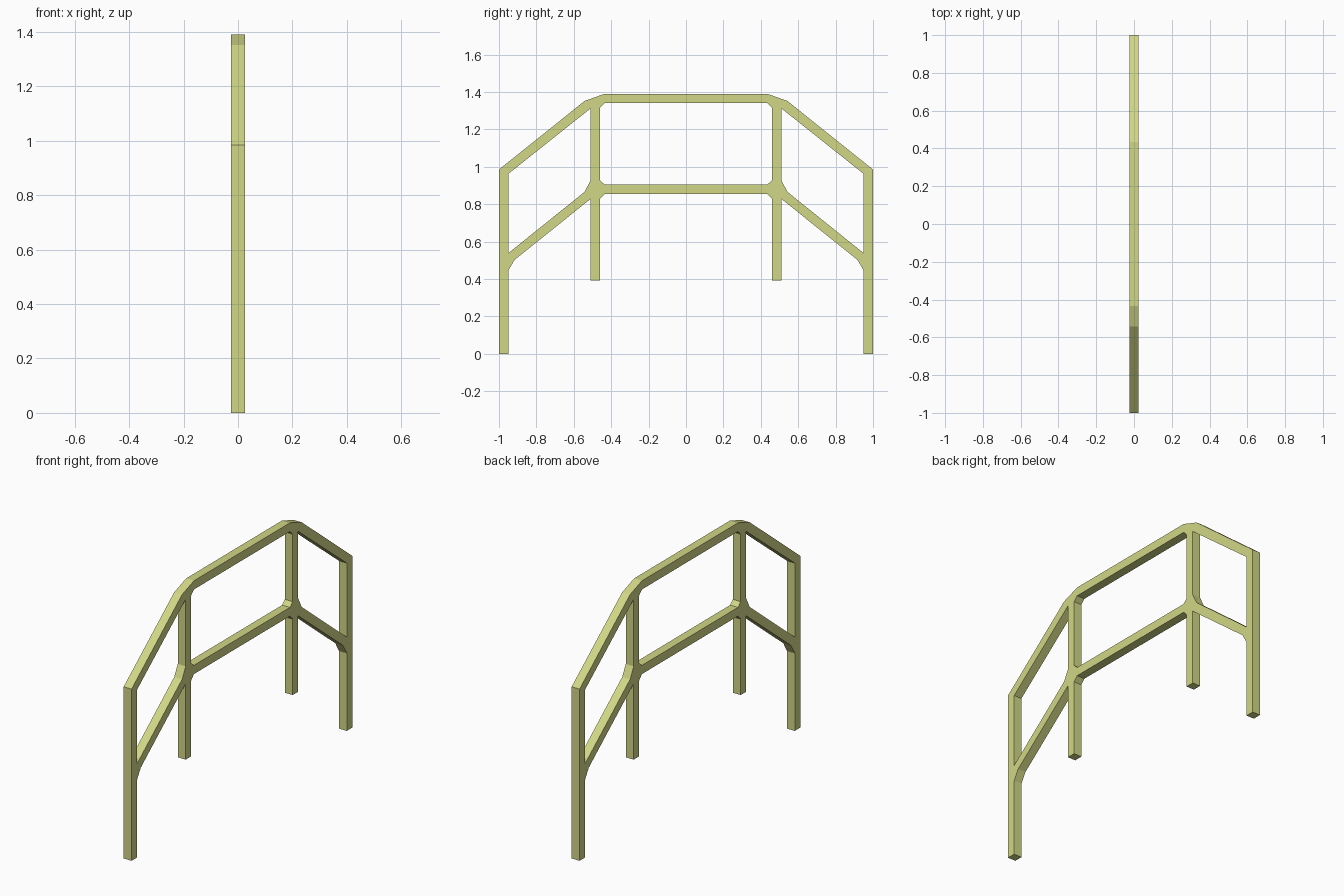
import bpy, bmesh
from mathutils import Matrix

cube = bpy.data.objects.get("Cube")
if cube:
    bpy.data.objects.remove(cube, do_unlink=True)

HALF_WIDTH = 0.025

# Half profiles as (y, z); the other half is mirrored
outer_half = [
    (0.435, 1.39), (0.542, 1.352), (1.0, 0.985), (1.0, 0.0),       # top rail and outer leg
    (0.95, 0.0), (0.95, 0.445), (0.917, 0.502), (0.51, 0.828),     # lower sloping rail
    (0.51, 0.393), (0.46, 0.393), (0.46, 0.828), (0.435, 0.855),   # inner post and mid rail
]
centre_half = [(0.435, 1.34), (0.46, 1.315), (0.46, 0.928), (0.435, 0.905)]
side_opening = [(0.51, 1.312), (0.95, 0.962), (0.95, 0.538), (0.542, 0.866), (0.51, 0.928)]


def mirrored(points):
    return [(-y, z) for y, z in reversed(points)]


def add_loop(curve, points):
    spline = curve.splines.new('POLY')
    spline.points.add(len(points) - 1)
    for point, (y, z) in zip(spline.points, points):
        point.co = (y, z, 0, 1)
    spline.use_cyclic_u = True


# Filled profile with three window openings, extruded across the width
curve = bpy.data.curves.new("frame_profile", 'CURVE')
curve.dimensions = '2D'
curve.fill_mode = 'BOTH'
curve.extrude = HALF_WIDTH
for loop in (outer_half + mirrored(outer_half),
             centre_half + mirrored(centre_half),
             side_opening, mirrored(side_opening)):
    add_loop(curve, loop)

profile = bpy.data.objects.new("frame_profile", curve)
bpy.context.collection.objects.link(profile)
bpy.context.view_layer.update()
mesh = bpy.data.meshes.new_from_object(profile.evaluated_get(bpy.context.evaluated_depsgraph_get()))
bpy.data.objects.remove(profile, do_unlink=True)

# Stand the frame upright: profile x becomes y, profile y becomes z
mesh.transform(Matrix(((0, 0, 1, 0), (1, 0, 0, 0), (0, 1, 0, 0), (0, 0, 0, 1))))
bm = bmesh.new()
bm.from_mesh(mesh)
bmesh.ops.remove_doubles(bm, verts=bm.verts, dist=0.0005)
bmesh.ops.dissolve_limit(bm, angle_limit=0.01, verts=bm.verts, edges=bm.edges)
bmesh.ops.recalc_face_normals(bm, faces=bm.faces)
for face in bm.faces:
    face.smooth = False
    face.material_index = 0
bm.to_mesh(mesh)
bm.free()

# Pale yellow-green paint
paint = bpy.data.materials.new("pale_yellow_green")
colour = (0.64, 0.68, 0.24, 1)
paint.use_nodes = True
paint.diffuse_color = colour
paint.node_tree.nodes["Principled BSDF"].inputs["Base Color"].default_value = colour
mesh.materials.clear()
mesh.materials.append(paint)

mesh.name = "railing_frame"
frame = bpy.data.objects.new("railing_frame", mesh)
bpy.context.collection.objects.link(frame)
